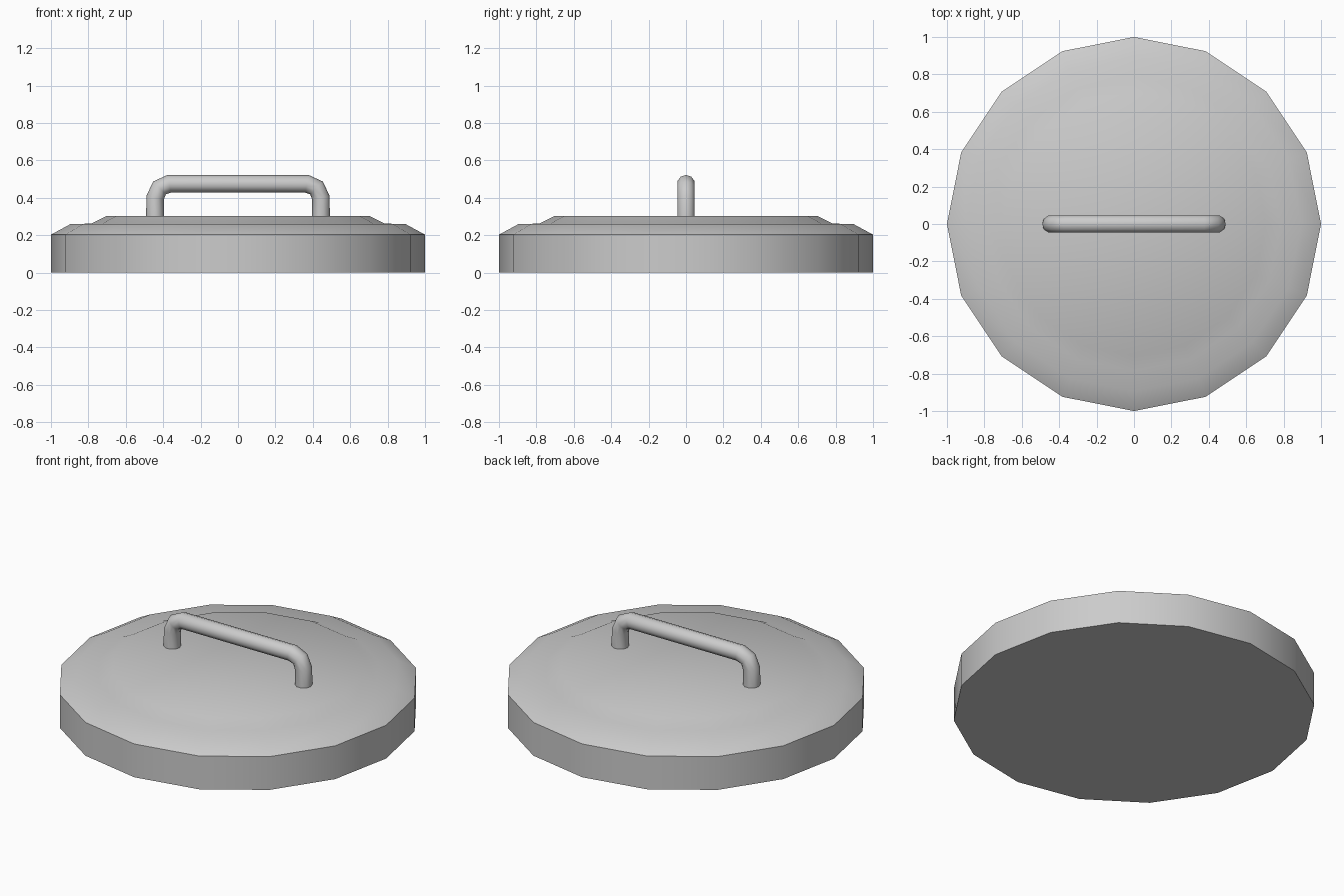
import bpy, bmesh, math

if "Cube" in bpy.data.objects:
    bpy.data.objects.remove(bpy.data.objects["Cube"])

SIDES = 16


def smooth(obj, angle):
    bpy.ops.object.select_all(action='DESELECT')
    obj.select_set(True)
    bpy.context.view_layer.objects.active = obj
    bpy.ops.object.shade_smooth_by_angle(angle=math.radians(angle))


# Lid: a low-sided stepped profile turned about z
profile = [(1.0, 0.0), (1.0, 0.203), (0.895, 0.26), (0.785, 0.262), (0.705, 0.302)]
bm = bmesh.new()
rings = [[bm.verts.new((r * math.cos(2 * math.pi * i / SIDES),
                        r * math.sin(2 * math.pi * i / SIDES), z))
          for i in range(SIDES)] for r, z in profile]
for low, high in zip(rings, rings[1:]):
    for i in range(SIDES):
        j = (i + 1) % SIDES
        bm.faces.new((low[i], low[j], high[j], high[i]))
bm.faces.new(rings[0][::-1])
bm.faces.new(rings[-1])
mesh = bpy.data.meshes.new("lid")
bm.to_mesh(mesh)
bm.free()
lid = bpy.data.objects.new("lid", mesh)
bpy.context.collection.objects.link(lid)
smooth(lid, 45)

# Handle: round bar along a bent path, mirrored left to right
half = [(-0.443, 0.29), (-0.443, 0.40), (-0.42, 0.453), (-0.368, 0.475)]
path = half + [(-x, z) for x, z in reversed(half)]
curve = bpy.data.curves.new("handle", 'CURVE')
curve.dimensions = '3D'
curve.bevel_depth = 0.048
curve.bevel_resolution = 3
curve.use_fill_caps = True
spline = curve.splines.new('POLY')
spline.points.add(len(path) - 1)
for point, (x, z) in zip(spline.points, path):
    point.co = (x, 0, z, 1)
handle = bpy.data.objects.new("handle", curve)
bpy.context.collection.objects.link(handle)
bpy.ops.object.select_all(action='DESELECT')
handle.select_set(True)
bpy.context.view_layer.objects.active = handle
bpy.ops.object.convert(target='MESH')
smooth(bpy.context.view_layer.objects.active, 60)
